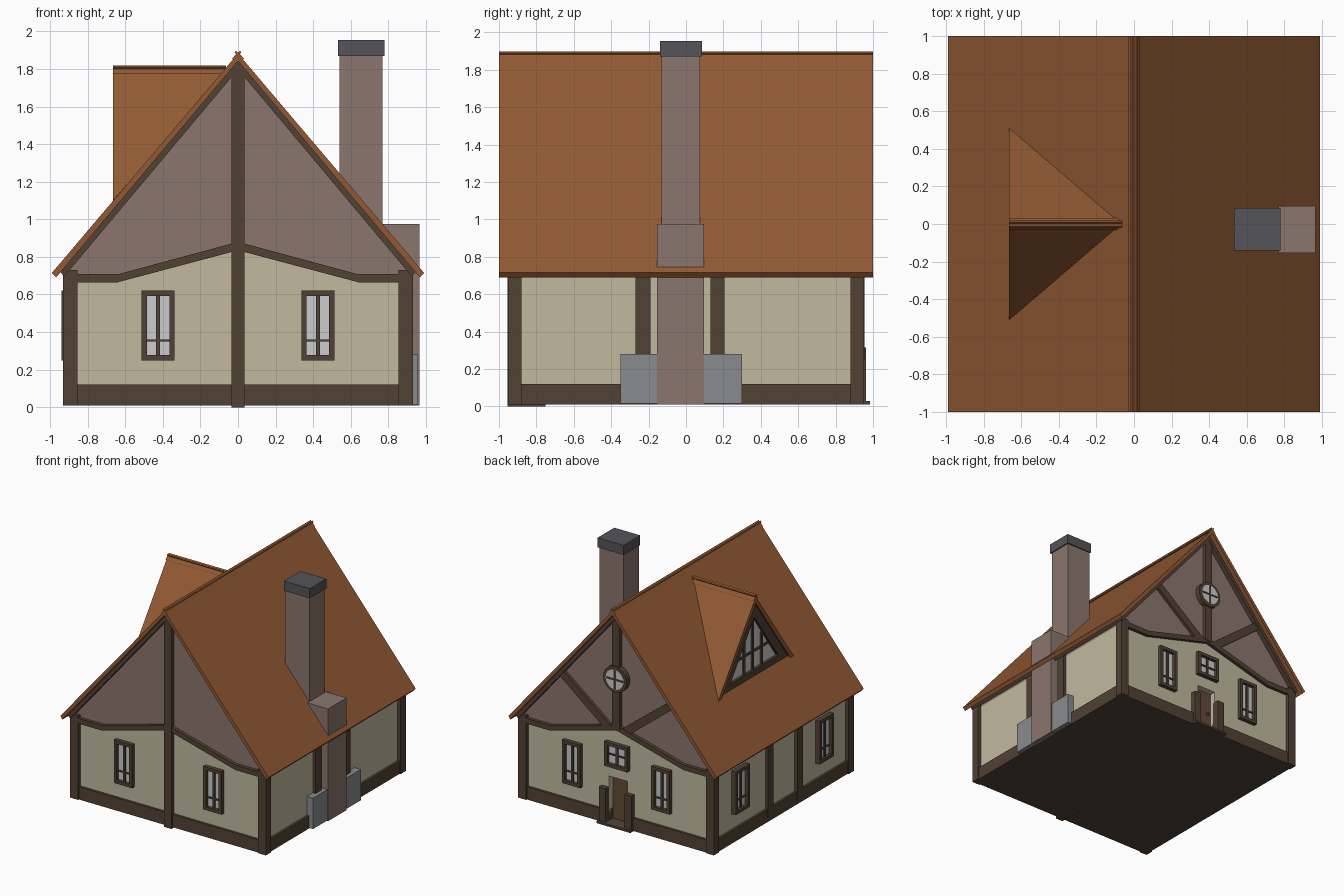
import bpy, bmesh, math
from mathutils import Matrix, Vector

if "Cube" in bpy.data.objects:
    bpy.data.objects.remove(bpy.data.objects["Cube"])


def material(name, r, g, b):
    m = bpy.data.materials.new(name)
    lin = [((c / 255 + 0.055) / 1.055) ** 2.4 for c in (r, g, b)]
    m.diffuse_color = (*lin, 1)
    m.use_nodes = True
    m.node_tree.nodes["Principled BSDF"].inputs["Base Color"].default_value = m.diffuse_color
    return m


CREAM = material("cream_plaster", 193, 186, 159)
MAUVE = material("mauve_stone", 138, 118, 109)
WOOD = material("dark_wood", 81, 66, 53)
ROOF = material("roof_orange", 146, 90, 51)
GLASS = material("window_glass", 203, 204, 206)
STONE = material("grey_stone", 138, 139, 142)
CAP = material("cap_grey", 85, 83, 88)
DOOR = material("door_brown", 98, 73, 54)


def finish(name, bm, mat):
    bmesh.ops.recalc_face_normals(bm, faces=bm.faces)
    me = bpy.data.meshes.new(name)
    bm.to_mesh(me)
    bm.free()
    me.materials.append(mat)
    ob = bpy.data.objects.new(name, me)
    bpy.context.collection.objects.link(ob)
    return ob


def prism(name, pts, offset, mat):
    """Closed solid: 3D polygon swept along offset."""
    bm = bmesh.new()
    a = [bm.verts.new(p) for p in pts]
    b = [bm.verts.new(Vector(p) + Vector(offset)) for p in pts]
    bm.faces.new(a)
    bm.faces.new(b[::-1])
    for i in range(len(a)):
        j = (i + 1) % len(a)
        bm.faces.new((a[i], a[j], b[j], b[i]))
    return finish(name, bm, mat)


def xz(name, pts, y0, y1, mat):
    return prism(name, [(x, y0, z) for x, z in pts], (0, y1 - y0, 0), mat)


def box(name, x0, x1, y0, y1, z0, z1, mat):
    return prism(name, [(x0, y0, z0), (x1, y0, z0), (x1, y1, z0), (x0, y1, z0)],
                 (0, 0, z1 - z0), mat)


def mirror(pts):
    """Complete a right-half outline; x = 0 points are not doubled."""
    return pts + [(-x, z) for x, z in reversed(pts) if x > 0]


def cut(ob, cutter):
    m = ob.modifiers.new("opening", "BOOLEAN")
    m.operation, m.solver, m.object = "DIFFERENCE", "EXACT", cutter
    bpy.context.view_layer.objects.active = ob
    bpy.ops.object.modifier_apply(modifier=m.name)


def window(name, origin, angle, w, h, rail, t=0.028):
    """Framed window, built facing -y then turned about z."""
    M = Matrix.Translation(origin) @ Matrix.Rotation(angle, 4, "Z")
    a, b = w / 2, h / 2
    parts = [("left", -a, -a + t, -b, b, .035, WOOD), ("right", a - t, a, -b, b, .035, WOOD),
             ("top", -a + t, a - t, b - t, b, .035, WOOD),
             ("bottom", -a + t, a - t, -b, -b + t, .035, WOOD),
             ("mullion", -.01, .01, -b + t, b - t, .02, WOOD),
             ("rail", -a + t, a - t, rail - .006, rail + .006, .018, WOOD),
             ("glass", -a + t, a - t, -b + t, b - t, .008, GLASS)]
    for p, x0, x1, z0, z1, d, mat in parts:
        box(name + "_" + p, x0, x1, -d, .01, z0, z1, mat).matrix_world = M


# walls, gable block and base, with a doorway cut into the back
cutter = box("door_cutter", -.09, .09, .84, 1.1, .025, .41, WOOD)
lower = xz("lower_walls", mirror([(.9, .1), (.9, .7), (.64, .7), (0, .855)]), -.92, .92, CREAM)
base = box("base_sill", -.92, .92, -.94, .94, .01, .12, WOOD)
for ob in (lower, base):
    cut(ob, cutter)
bpy.data.objects.remove(cutter)
xz("upper_gable", [(0, .855), (.64, .7), (.9, .7), (.9, .75), (0, 1.825),
                   (-.9, .75), (-.9, .7), (-.64, .7)], -.92, .92, MAUVE)

# corner and side posts
for sx in (-1, 1):
    for sy in (-1, 1):
        box("corner_post", *sorted((sx * .93, sx * .855)), *sorted((sy * .95, sy * .88)),
            .01, .73, WOOD)
    for y0, y1 in ((-.27, -.19), (.13, .205)):
        box("side_post", *sorted((sx * .925, sx * .85)), y0, y1, .05, .74, WOOD)

# gable timbers
beam = mirror([(0, .835), (.64, .665), (.9, .665), (.9, .71), (.63, .71)])
beam.insert(5, (0, .88))
for sy in (-1, 1):
    xz("bent_beam", beam, sy * .91, sy * .948, WOOD)
box("front_post", -.035, .035, -.955, -.9, 0, 1.82, WOOD)
box("front_post_foot", -.035, .035, -.955, -.75, 0, .015, WOOD)
box("back_post", -.035, .035, .9, .953, .85, 1.82, WOOD)
for s in (-1, 1):
    xz("back_brace", [(s * .05, .86), (s * .13, .835), (s * .565, 1.18), (s * .525, 1.23)],
       .9, .945, WOOD)

# main roof with timber lining and ridge cap
xz("roof", [(0, 1.882), (.99, .715), (.968, .69), (0, 1.842), (-.968, .69), (-.99, .715)],
   -1, 1, ROOF)
xz("roof_lining", [(0, 1.845), (.945, .72), (.925, .695), (0, 1.797), (-.925, .695), (-.945, .72)],
   -.96, .96, WOOD)
ridge = mirror([(0, 1.887), (.01, 1.897), (.018, 1.89), (.01, 1.88), (.032, 1.853)])
xz("roof_ridge", ridge, -1, 1, ROOF)

# dormer on the left slope
for s in (-1, 1):
    prism("dormer_roof", [(-.665, 0, 1.80), (-.665, s * .51, 1.10), (-.06, 0, 1.80)],
          (0, 0, -.06), ROOF)
prism("dormer_ridge", [(-.665, y, z - .08) for y, z in ridge], (.6, 0, 0), ROOF)
prism("dormer_front", [(-.62, -.46, 1.08), (-.62, .46, 1.08), (-.62, 0, 1.745)],
      (.25, 0, 0), WOOD)
prism("dormer_glass", [(-.62, -.32, 1.17), (-.62, .32, 1.17), (-.62, 0, 1.62)],
      (-.008, 0, 0), GLASS)
for y in (-.12, 0, .12):
    box("dormer_mullion", -.64, -.61, y - .012, y + .012, 1.16, 1.61 - 1.35 * abs(y), WOOD)
box("dormer_rail", -.637, -.61, -.21, .21, 1.31, 1.33, WOOD)
box("dormer_sill", -.65, -.6, -.42, .42, 1.08, 1.17, WOOD)
for s in (-1, 1):
    prism("dormer_rafter", [(-.65, 0, 1.74), (-.65, s * .47, 1.095), (-.65, s * .38, 1.095),
                            (-.65, 0, 1.62)], (.04, 0, 0), WOOD)

# rectangular windows on front, back and left side
for s in (-1, 1):
    window("front_window", (s * .425, -.92, .435), 0, .175, .37, -.08)
    window("back_window", (s * .425, .92, .435), math.pi, .175, .37, -.08)
    window("left_window", (-.905, s * .57, .435), -math.pi / 2, .19, .37, -.08)
window("door_window", (0, .92, .61), math.pi, .22, .21, 0)


# round gable window
def disc(name, r, y0, y1, mat):
    n = 20
    return xz(name, [(r * math.cos(2 * math.pi * i / n), 1.28 + r * math.sin(2 * math.pi * i / n))
                     for i in range(n)], y0, y1, mat)


disc("round_frame", .112, .9, .965, WOOD)
disc("round_glass", .086, .965, .969, GLASS)
box("round_bar_upright", -.007, .007, .96, .974, 1.2, 1.36, WOOD)
box("round_bar_level", -.08, .08, .96, .974, 1.273, 1.287, WOOD)

# door, jambs and step
box("door", -.09, .09, .835, .865, .02, .41, DOOR)
for s in (-1, 1):
    box("door_jamb", *sorted((s * .09, s * .155)), .9, .962, .01, .315, WOOD)
box("door_step", -.16, .16, .84, .985, .01, .028, WOOD)
bm = bmesh.new()
bmesh.ops.create_icosphere(bm, subdivisions=2, radius=.014,
                           matrix=Matrix.Translation((-.055, .875, .21)))
finish("door_knob", bm, CAP)

# chimney
box("chimney_base", .7, .965, -.155, .095, .01, .975, MAUVE)
box("chimney_stack", .54, .77, -.13, .075, .8, 1.88, MAUVE)
box("chimney_cap", .533, .78, -.14, .085, 1.87, 1.953, CAP)
box("hearth_plate_front", .88, .958, -.35, -.15, .015, .28, STONE)
box("hearth_plate_back", .88, .958, .09, .3, .015, .28, STONE)
